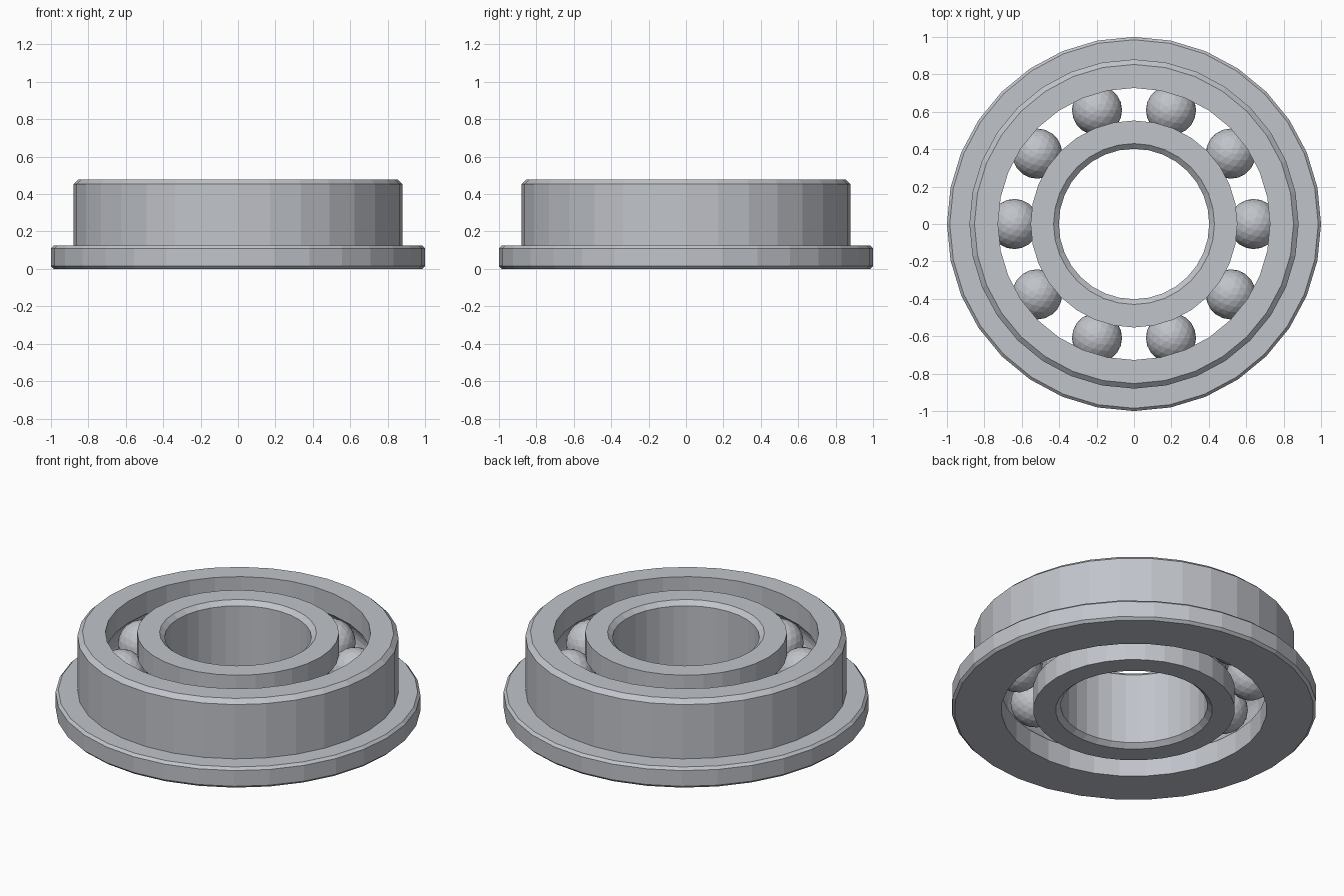
import bpy, bmesh
from math import sin, cos, pi, acos

SEGMENTS = 32
HEIGHT = 0.478
MID = HEIGHT / 2
BALL_ORBIT = 0.64
BALL_RADIUS = 0.134
BALL_COUNT = 10

cube = bpy.data.objects.get("Cube")
if cube:
    bpy.data.objects.remove(cube, do_unlink=True)

steel = bpy.data.materials.new("steel grey")
steel.use_nodes = True
colour = (0.53, 0.55, 0.59, 1)
steel.diffuse_color = colour
steel.node_tree.nodes["Principled BSDF"].inputs["Base Color"].default_value = colour


def make_object(name, bm):
    mesh = bpy.data.meshes.new(name)
    bm.to_mesh(mesh)
    bm.free()
    mesh.materials.append(steel)
    obj = bpy.data.objects.new(name, mesh)
    bpy.context.collection.objects.link(obj)
    return obj


def lathe(name, profile):
    """Revolve a closed (radius, height) profile around z."""
    bm = bmesh.new()
    rings = []
    for s in range(SEGMENTS):
        a = 2 * pi * s / SEGMENTS
        rings.append([bm.verts.new((r * cos(a), r * sin(a), z)) for r, z in profile])
    for s, ring in enumerate(rings):
        following = rings[(s + 1) % SEGMENTS]
        for i in range(len(profile)):
            j = (i + 1) % len(profile)
            bm.faces.new((ring[i], following[i], following[j], ring[j]))
    bmesh.ops.recalc_face_normals(bm, faces=bm.faces)
    return make_object(name, bm)


def groove(wall, steps=8):
    """Ball track arc cut into a wall of the given radius, from top to bottom."""
    radius = BALL_RADIUS + 0.004
    side = 1 if wall > BALL_ORBIT else -1
    half = acos(abs(wall - BALL_ORBIT) / radius)
    angles = [half - 2 * half * i / steps for i in range(steps + 1)]
    return [(BALL_ORBIT + side * radius * cos(a), MID + radius * sin(a)) for a in angles]


# Flanged outer race with chamfered rims and an inside ball track
outer_wall = 0.727
lathe("outer_race", [
    (outer_wall, 0), (0.985, 0), (1, 0.015), (1, 0.11), (0.985, 0.125),
    (0.88, 0.125), (0.88, 0.453), (0.853, HEIGHT), (outer_wall, HEIGHT),
] + groove(outer_wall))

# Inner race with a chamfered bore and an outside ball track
inner_wall = 0.553
lathe("inner_race", [
    (inner_wall, 0), (0.43, 0), (0.402, 0.025), (0.402, HEIGHT - 0.025),
    (0.43, HEIGHT), (inner_wall, HEIGHT),
] + groove(inner_wall))

# Faceted balls spaced evenly between the races
for n in range(BALL_COUNT):
    a = 2 * pi * n / BALL_COUNT
    bm = bmesh.new()
    bmesh.ops.create_icosphere(bm, subdivisions=3, radius=BALL_RADIUS)
    ball = make_object(f"ball_{n + 1}", bm)
    ball.location = (BALL_ORBIT * cos(a), BALL_ORBIT * sin(a), MID)
